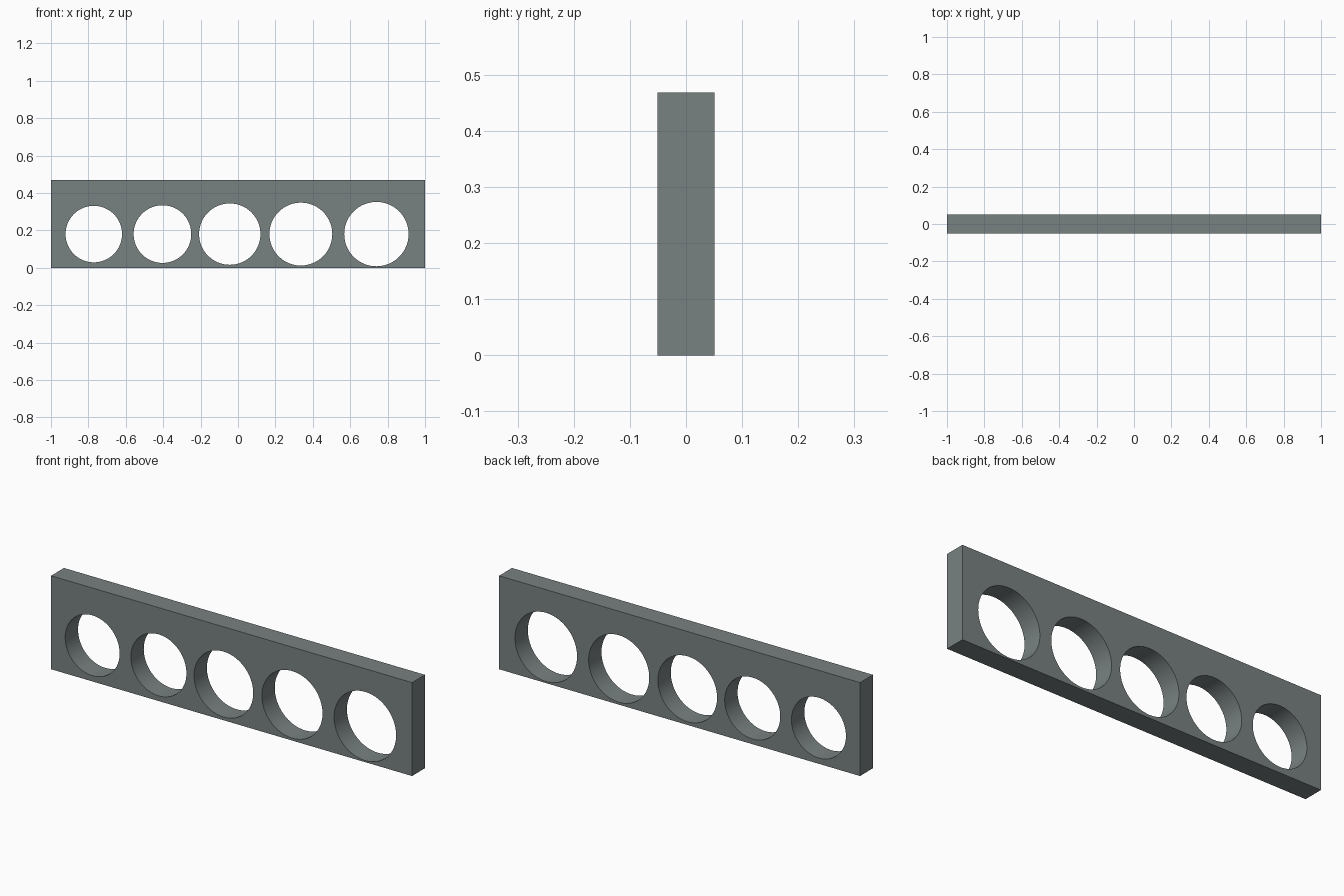
import bpy, bmesh, math
from mathutils import Matrix

if "Cube" in bpy.data.objects:
    bpy.data.objects.remove(bpy.data.objects["Cube"])

HEIGHT, DEPTH, HOLE_Z = 0.468, 0.102, 0.18
# centre x and radius of each hole, growing from left to right
HOLES = [(-0.771, 0.151), (-0.404, 0.154), (-0.044, 0.164), (0.336, 0.168), (0.740, 0.172)]

grey = bpy.data.materials.new("slate grey")
grey.diffuse_color = (0.19, 0.22, 0.22, 1)
grey.use_nodes = True
grey.node_tree.nodes["Principled BSDF"].inputs["Base Color"].default_value = grey.diffuse_color


def make_object(name, bm):
    mesh = bpy.data.meshes.new(name)
    bm.to_mesh(mesh)
    bm.free()
    mesh.materials.append(grey)
    obj = bpy.data.objects.new(name, mesh)
    bpy.context.collection.objects.link(obj)
    return obj


# flat rectangular plate
bm = bmesh.new()
bmesh.ops.create_cube(bm, size=1, matrix=Matrix.Translation((0, 0, HEIGHT / 2))
                      @ Matrix.Diagonal((2, DEPTH, HEIGHT, 1)))
plate = make_object("gauge_plate", bm)

# round cutters, one per hole
bm = bmesh.new()
for x, radius in HOLES:
    bmesh.ops.create_cone(bm, cap_ends=True, segments=96, radius1=radius, radius2=radius,
                          depth=DEPTH * 3, matrix=Matrix.Translation((x, 0, HOLE_Z))
                          @ Matrix.Rotation(math.pi / 2, 4, 'X'))
cutter = make_object("hole_cutter", bm)
cutter.hide_render = True

# cut the holes through the plate
mod = plate.modifiers.new("holes", 'BOOLEAN')
mod.operation, mod.solver, mod.object = 'DIFFERENCE', 'EXACT', cutter
bpy.context.view_layer.objects.active = plate
plate.select_set(True)
cutter.select_set(False)
bpy.ops.object.modifier_apply(modifier=mod.name)
bpy.data.objects.remove(cutter)

# smooth hole walls, sharp rims
bpy.ops.object.shade_smooth_by_angle(angle=math.radians(30))
